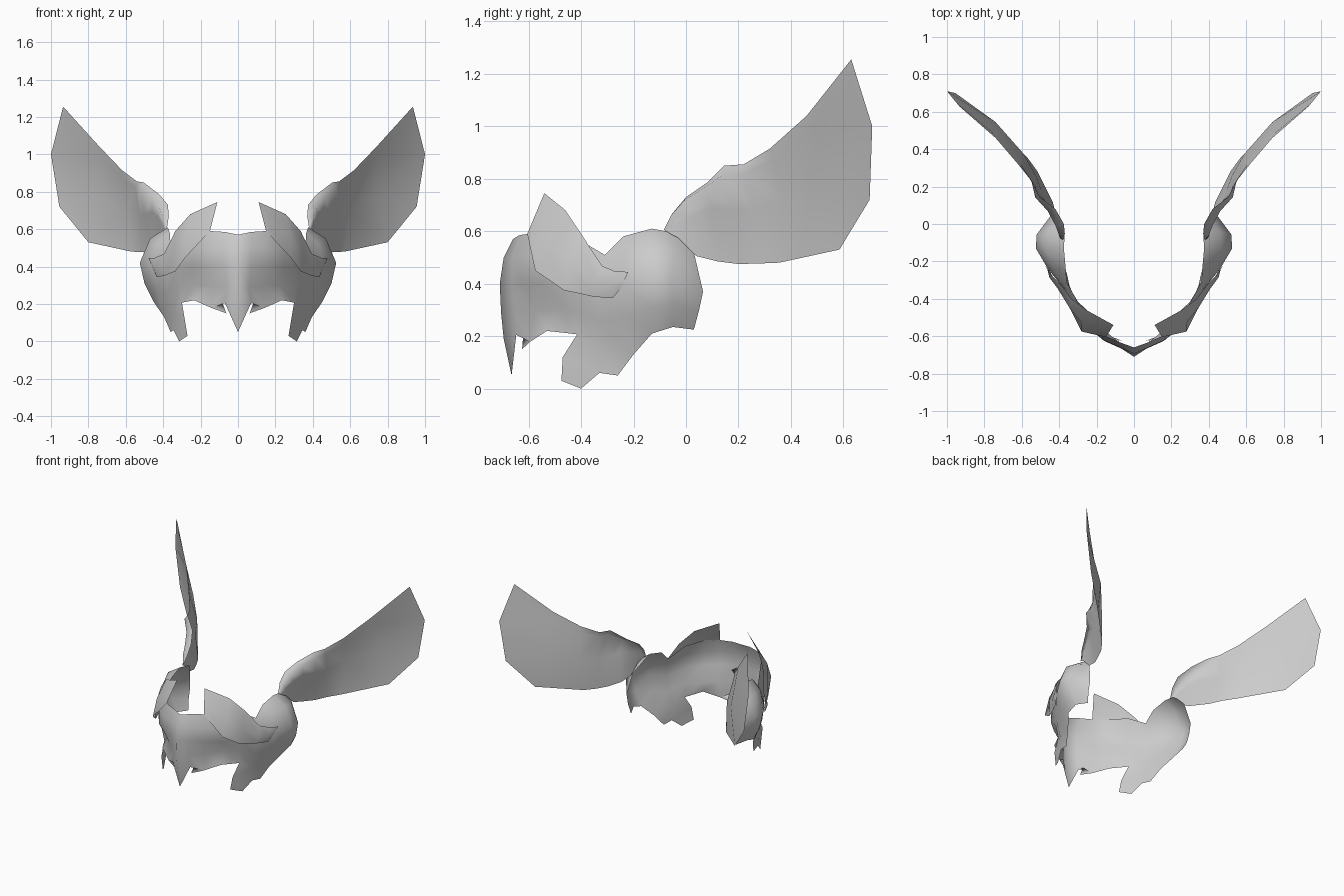
import bpy
from mathutils import Vector

grey = bpy.data.materials.new("plain grey")
grey.diffuse_color = (0.6, 0.6, 0.6, 1)


def sheet(name, columns, extra_verts=(), extra_faces=()):
    """Smooth open sheet from columns of points (top to bottom), mirrored in x."""
    rows = len(columns[0])
    verts = [tuple(p) for col in columns for p in col] + list(extra_verts)
    faces = []
    for c in range(len(columns) - 1):
        for r in range(rows - 1):
            a, b = c * rows + r, (c + 1) * rows + r
            faces.append((a, a + 1, b + 1, b))
    mesh = bpy.data.meshes.new(name)
    mesh.from_pydata(verts, [], faces + list(extra_faces))
    mesh.materials.append(grey)
    for poly in mesh.polygons:
        poly.use_smooth = True
    obj = bpy.data.objects.new(name, mesh)
    bpy.context.collection.objects.link(obj)
    mirror = obj.modifiers.new("mirror", 'MIRROR')
    mirror.use_clip = True
    mirror.merge_threshold = 0.001
    return obj


# Mask: face band from the nose line round to the temple, hollow at the eye
face = [
    [(0, -.66, .57), (0, -.695, .50), (0, -.71, .40), (0, -.705, .29), (0, -.695, .19)],
    [(.07, -.635, .585), (.07, -.662, .5), (.07, -.665, .4), (.06, -.65, .29), (.07, -.647, .205)],
    [(.15, -.60, .59), (.155, -.625, .5), (.16, -.625, .4), (.15, -.575, .30), (.14, -.595, .178)],
    [(.23, -.54, .59), (.24, -.56, .5), (.245, -.555, .4), (.225, -.485, .30), (.235, -.53, .22)],
    [(.30, -.42, .575), (.315, -.455, .49), (.318, -.455, .4), (.31, -.43, .30), (.30, -.415, .207)],
    [(.36, -.31, .51), (.38, -.33, .45), (.388, -.33, .37), (.375, -.34, .26), (.345, -.34, .16)],
]
# Mask: bowl-shaped ear cover
ear = [
    [(.365, -.24, .58), (.43, -.24, .52), (.46, -.24, .40), (.435, -.23, .28), (.395, -.2, .13)],
    [(.375, -.13, .61), (.47, -.13, .55), (.525, -.13, .42), (.50, -.13, .31), (.45, -.13, .21)],
    [(.37, -.05, .595), (.46, -.04, .535), (.52, -.055, .42), (.50, -.05, .32), (.455, -.05, .235)],
    [(.375, -.02, .58), (.405, .03, .52), (.43, .065, .37), (.43, .05, .30), (.42, .03, .225)],
]
# Nose point, cheek corner and the cheek guard hanging from the temple
tips = [(0, -.665, .05), (.062, -.625, .15), (.085, -.62, .21),
        (.285, -.47, .12), (.27, -.475, .03), (.315, -.4, 0),
        (.345, -.33, .06), (.36, -.26, .05)]
nose, cheek, slot, g1, g2, g3, g4, g5 = range(50, 58)
sheet("mask", face + ear, tips, [
    (4, nose, 9), (9, slot, 14), (slot, cheek, 14),
    (24, g1, 29), (g1, g2, g3, g4), (g1, g4, 29), (29, g4, g5, 34)])

# Brow crest: feather-shaped plate lying over each temple
crest_top = [(.11, -.54, .745), (.255, -.46, .68), (.335, -.4, .59),
             (.395, -.32, .468), (.445, -.27, .447), (.478, -.22, .445)]
crest_low = [(.15, -.605, .59), (.28, -.575, .45), (.335, -.465, .375),
             (.395, -.35, .35), (.435, -.28, .345), (.452, -.25, .38)]
crest = []
for i, (t, b) in enumerate(zip(crest_top, crest_low)):
    t, b = Vector(t), Vector(b)
    bulge = .012 if 0 < i < 5 else 0
    crest.append([t, (t + b) / 2 + Vector((bulge, -bulge, 0)), b])
sheet("brow_crest", crest)

# Wing: swept, slightly dished sheet with a rolled leading edge near the root
wing_cols = [
    [(.38, -.085, .605), (.395, -.075, .60), (.40, -.06, .59)],
    [(.37, -.05, .67), (.405, -.03, .63), (.405, -.03, .575)],
    [(.375, 0, .73), (.425, .03, .66), (.415, .04, .505)],
    [(.42, .08, .785), (.455, .10, .69), (.435, .12, .485)],
    [(.505, .145, .85), (.495, .18, .68), (.475, .20, .475)],
    [(.54, .22, .855), (.525, .26, .68), (.515, .28, .477)],
    [(.62, .32, .915), (.59, .375, .71), (.57, .355, .48)],
    [(.74, .46, 1.04), (.74, .545, .78), (.80, .585, .53)],
    [(.935, .63, 1.255), (1.0, .71, 1.0), (.955, .70, .72)],
]
roll = [0, .025, .035, .035, .025, .01, 0, 0, 0]
wing = []
for (u, m, l), k in zip(wing_cols, roll):
    fold = Vector(u).lerp(Vector(m), .2) + Vector((k, -.4 * k, 0))
    wing.append([u, fold, m, l])
sheet("wing", wing)
